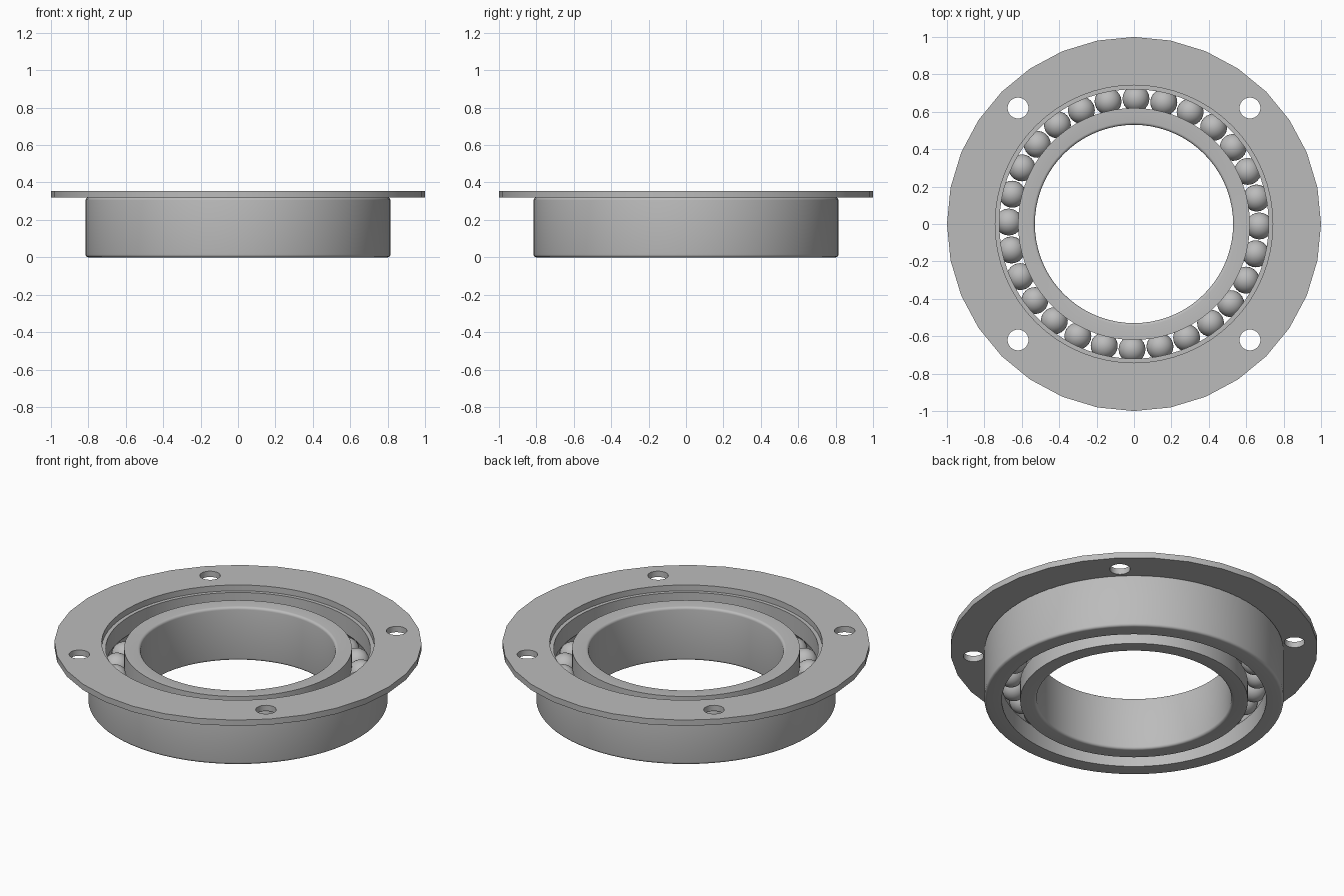
import bpy, math
from math import sin, cos, pi

cube = bpy.data.objects.get("Cube")
if cube:
    bpy.data.objects.remove(cube, do_unlink=True)

steel = bpy.data.materials.new("steel grey")
steel.use_nodes = True
GREY = (0.5, 0.5, 0.5, 1)
steel.diffuse_color = GREY
steel.node_tree.nodes["Principled BSDF"].inputs["Base Color"].default_value = GREY

HEIGHT = 0.32          # height of both races
PITCH, BALL = 0.67, 0.073
BALLS = 28


def finish(obj, angle=30):
    """Give the part its material and smooth its curved faces."""
    obj.data.materials.clear()
    obj.data.materials.append(steel)
    bpy.ops.object.select_all(action='DESELECT')
    obj.select_set(True)
    bpy.context.view_layer.objects.active = obj
    bpy.ops.object.shade_smooth_by_angle(angle=math.radians(angle))


def lathe(name, profile, segments=72):
    """Revolve a closed (radius, height) profile around z."""
    n = len(profile)
    verts, faces = [], []
    for s in range(segments):
        a = 2 * pi * s / segments
        verts += [(r * cos(a), r * sin(a), z) for r, z in profile]
        t = (s + 1) % segments
        faces += [(s * n + i, t * n + i, t * n + (i + 1) % n, s * n + (i + 1) % n)
                  for i in range(n)]
    mesh = bpy.data.meshes.new(name)
    mesh.from_pydata(verts, [], faces)
    obj = bpy.data.objects.new(name, mesh)
    bpy.context.collection.objects.link(obj)
    finish(obj)
    return obj


def race(name, plain, grooved, fillet=0.015):
    """Ring with a rounded plain wall and a ball groove in the other wall."""
    side = 1 if plain > grooved else -1
    half = math.acos(abs(grooved - PITCH) / BALL)
    groove = [(PITCH + side * BALL * cos(t), HEIGHT / 2 + BALL * sin(t))
              for t in (half * (1 - k / 5) for k in range(11))]
    corner = [(plain - side * fillet * (1 - cos(t)), fillet * (1 - sin(t)))
              for t in (pi / 2 * (1 - k / 4) for k in range(5))]
    top = [(r, HEIGHT - z) for r, z in reversed(corner)]
    # bottom corner, plain wall, top corner, grooved wall
    profile = corner + top + [(grooved, HEIGHT)] + groove + [(grooved, 0)]
    return lathe(name, profile if side > 0 else profile[::-1])


race("outer_race", 0.815, 0.72)
race("inner_race", 0.53, 0.62)

# Flange: filled outline with a bore and four bolt holes
curve = bpy.data.curves.new("flange", 'CURVE')
curve.dimensions = '2D'
curve.fill_mode = 'BOTH'
curve.extrude = 0.0175


def outline(x, y, radius, sides):
    spline = curve.splines.new('POLY')
    spline.points.add(sides - 1)
    spline.use_cyclic_u = True
    for i, p in enumerate(spline.points):
        a = 2 * pi * i / sides
        p.co = (x + radius * cos(a), y + radius * sin(a), 0, 1)


outline(0, 0, 1, 32)
outline(0, 0, 0.742, 64)
for sx in (-1, 1):
    for sy in (-1, 1):
        outline(sx * 0.62, sy * 0.62, 0.056, 24)
flange = bpy.data.objects.new("flange", curve)
bpy.context.collection.objects.link(flange)
flange.location.z = HEIGHT + curve.extrude
bpy.ops.object.select_all(action='DESELECT')
flange.select_set(True)
bpy.context.view_layer.objects.active = flange
bpy.ops.object.convert(target='MESH')
flange = bpy.context.object
finish(flange)

# Balls share one mesh around the pitch circle
bpy.ops.mesh.primitive_uv_sphere_add(segments=24, ring_count=16, radius=0.072)
ball = bpy.context.object
finish(ball, 60)
for i in range(BALLS):
    a = 2 * pi * i / BALLS - math.radians(0.9)
    b = ball if i == 0 else ball.copy()
    if i:
        bpy.context.collection.objects.link(b)
    b.name = f"ball_{i + 1}"
    b.location = (PITCH * cos(a), PITCH * sin(a), HEIGHT / 2)
